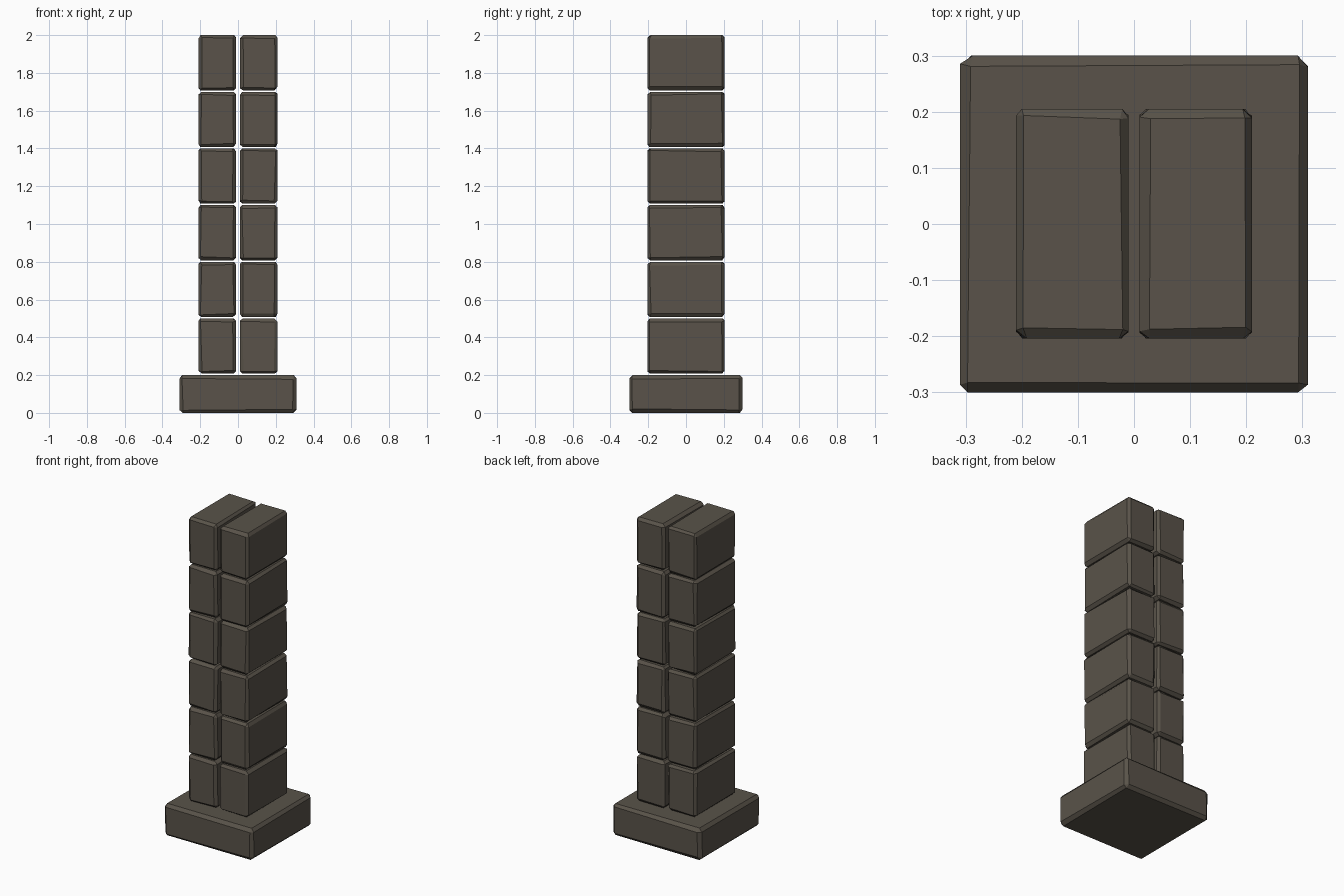
import bpy, bmesh, random
from mathutils import Vector

if "Cube" in bpy.data.objects:
    bpy.data.objects.remove(bpy.data.objects["Cube"])

random.seed(7)

stone = bpy.data.materials.new("dark stone")
stone.diffuse_color = (0.10, 0.086, 0.067, 1)
stone.use_nodes = True
stone.node_tree.nodes["Principled BSDF"].inputs["Base Color"].default_value = stone.diffuse_color


def stone_block(name, lo, hi, chamfer=0.015, wobble=0.005):
    """Chamfered box with slightly uneven, hand-cut edges; outer planes stay put."""
    lo, hi = Vector(lo), Vector(hi)
    mid, half = (lo + hi) / 2, (hi - lo) / 2
    bm = bmesh.new()
    bmesh.ops.create_cube(bm, size=2)
    for v in bm.verts:
        v.co = Vector([v.co[i] * half[i] for i in range(3)])
    bmesh.ops.bevel(bm, geom=bm.edges[:], offset=chamfer, segments=1,
                    affect='EDGES', profile=0.5)
    for v in bm.verts:
        for i in range(3):
            if abs(v.co[i]) < half[i] - 0.001:
                v.co[i] += random.uniform(-wobble, wobble)
        v.co += mid
    bmesh.ops.recalc_face_normals(bm, faces=bm.faces[:])
    me = bpy.data.meshes.new(name)
    bm.to_mesh(me)
    bm.free()
    me.materials.append(stone)
    ob = bpy.data.objects.new(name, me)
    bpy.context.collection.objects.link(ob)
    return ob


# plinth
stone_block("plinth", (-0.31, -0.30, 0.0), (0.31, 0.30, 0.2), 0.018)

# six courses of paired blocks
for row in range(6):
    z = 0.2 + 0.3 * row
    for side, x0 in (("left", -0.21), ("right", 0.01)):
        stone_block(f"{side}_block_{row + 1}",
                    (x0, -0.204, z + 0.008), (x0 + 0.2, 0.205, z + 0.3))
